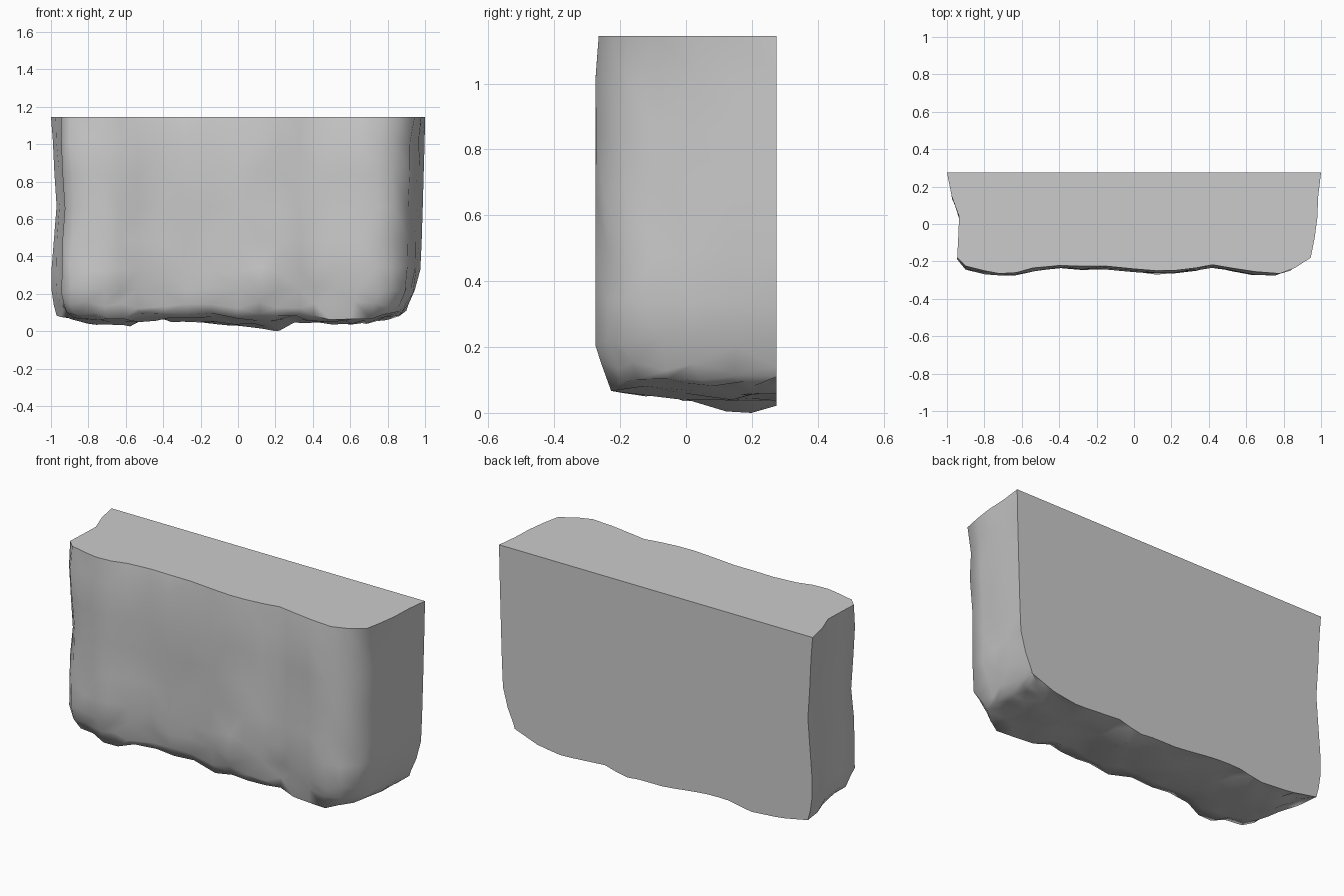
import bpy, bmesh, math, random
from mathutils import Vector

if "Cube" in bpy.data.objects:
    bpy.data.objects.remove(bpy.data.objects["Cube"])

random.seed(4)
BACK = 0.275

# Plan outline: back left corner, round the front, to back right corner
plan = [(-1, .275), (-.975, .15), (-.935, .04), (-.94, -.08), (-.945, -.18), (-.9, -.225),
        (-.8, -.25), (-.72, -.265), (-.63, -.26), (-.54, -.235), (-.4, -.222), (-.28, -.225),
        (-.15, -.225), (0, -.24), (.12, -.25), (.22, -.248), (.33, -.235), (.42, -.218),
        (.52, -.235), (.65, -.255), (.78, -.265), (.86, -.235), (.945, -.18), (.965, -.08),
        (.98, .03), (.985, .15), (1, .275)]
LAST = len(plan) - 1

# Rings down the wall: height, left inset, right inset, front right inset, front inset
rings = [(1.145, 0, 0, 0, 0), (1.02, .01, .002, .035, -.012), (.85, .018, .007, .04, -.014),
         (.67, .03, .012, .035, -.012), (.48, .015, .018, .035, -.01),
         (.33, .003, .025, .03, -.01), (.22, .003, .055, .01, -.006),
         (.14, .015, .09, 0, .015)]

# Underside: lower edge height along x at the front and at the back
front_low = [(-1, .12), (-.8, .08), (-.6, .075), (-.4, .085), (-.1, .085), (.1, .08),
             (.4, .075), (.7, .075), (.9, .115), (1, .13)]
back_low = [(-1, .09), (-.8, .05), (-.6, .035), (-.45, .065), (-.3, .06), (-.05, .03),
            (.1, .03), (.2, .02), (.32, .055), (.6, .035), (.75, .055), (.9, .11), (1, .13)]


def interp(table, x):
    for (a, u), (b, v) in zip(table, table[1:]):
        if x <= b:
            return u + (v - u) * max(0, (x - a) / (b - a))
    return table[-1][1]


def inset(x, y, left, right, corner, front):
    forward = (BACK - y) / .54
    x += left * min(1, max(0, -x) ** 3) * (1 - .6 * forward)
    x -= (right + corner * forward) * min(1, max(0, x) ** 3)
    return x, y + front * forward


def jitter(amount):
    return random.uniform(-amount, amount)


bm = bmesh.new()
grid = []
for k, (z, *amounts) in enumerate(rings):
    row = []
    for i, (x, y) in enumerate(plan):
        x, y = inset(x, y, *amounts)
        co = Vector((x, y, z))
        if 0 < i < LAST and k:
            rough = .016 if z < .3 else .008
            co += Vector((jitter(.008), jitter(rough), jitter(.018)))
            co.y = max(-.275, co.y)
        row.append(bm.verts.new(co))
    grid.append(row)

# Rough underside: each row slides from the wall's foot to an even back edge
foot = [inset(x, y, .03, .1, 0, 0) for x, y in plan]
for depth in (.93, .78, .55, .3, .15, 0):
    row = []
    for i, (x, y) in enumerate(foot):
        even = foot[0][0] + (foot[-1][0] - foot[0][0]) * i / LAST
        x = x * depth + even * (1 - depth)
        y = BACK - (BACK - y) * depth
        forward = min(1, (BACK - y) / .48)
        forward *= forward
        z = interp(front_low, x) * forward + interp(back_low, x) * (1 - forward)
        if 0 < depth and 0 < i < LAST:
            z += jitter(.016)
            if depth < .5 and abs(x - .2) < .06:
                z -= .02
        row.append(bm.verts.new((x, y, max(0, z))))
    grid.append(row)
min(grid[-2], key=lambda v: abs(v.co.x - .2)).co.z = 0

for upper, lower in zip(grid, grid[1:]):
    for i in range(LAST):
        bm.faces.new((upper[i], lower[i], lower[i + 1], upper[i + 1]))

# Flat top, and flat back bounded by both ends and the last underside row
bm.faces.new(grid[0])
left_edge = [r[0] for r in grid]
right_edge = [r[-1] for r in grid]
bm.faces.new(left_edge + grid[-1][1:-1] + right_edge[::-1])
bmesh.ops.remove_doubles(bm, verts=bm.verts[:], dist=.003)
bmesh.ops.triangulate(bm, faces=bm.faces[:])
bmesh.ops.recalc_face_normals(bm, faces=bm.faces[:])

mesh = bpy.data.meshes.new("rock_ledge")
bm.to_mesh(mesh)
bm.free()
rock = bpy.data.objects.new("rock_ledge", mesh)
bpy.context.collection.objects.link(rock)
bpy.context.view_layer.objects.active = rock
rock.select_set(True)
bpy.ops.object.shade_smooth_by_angle(angle=math.radians(65))
